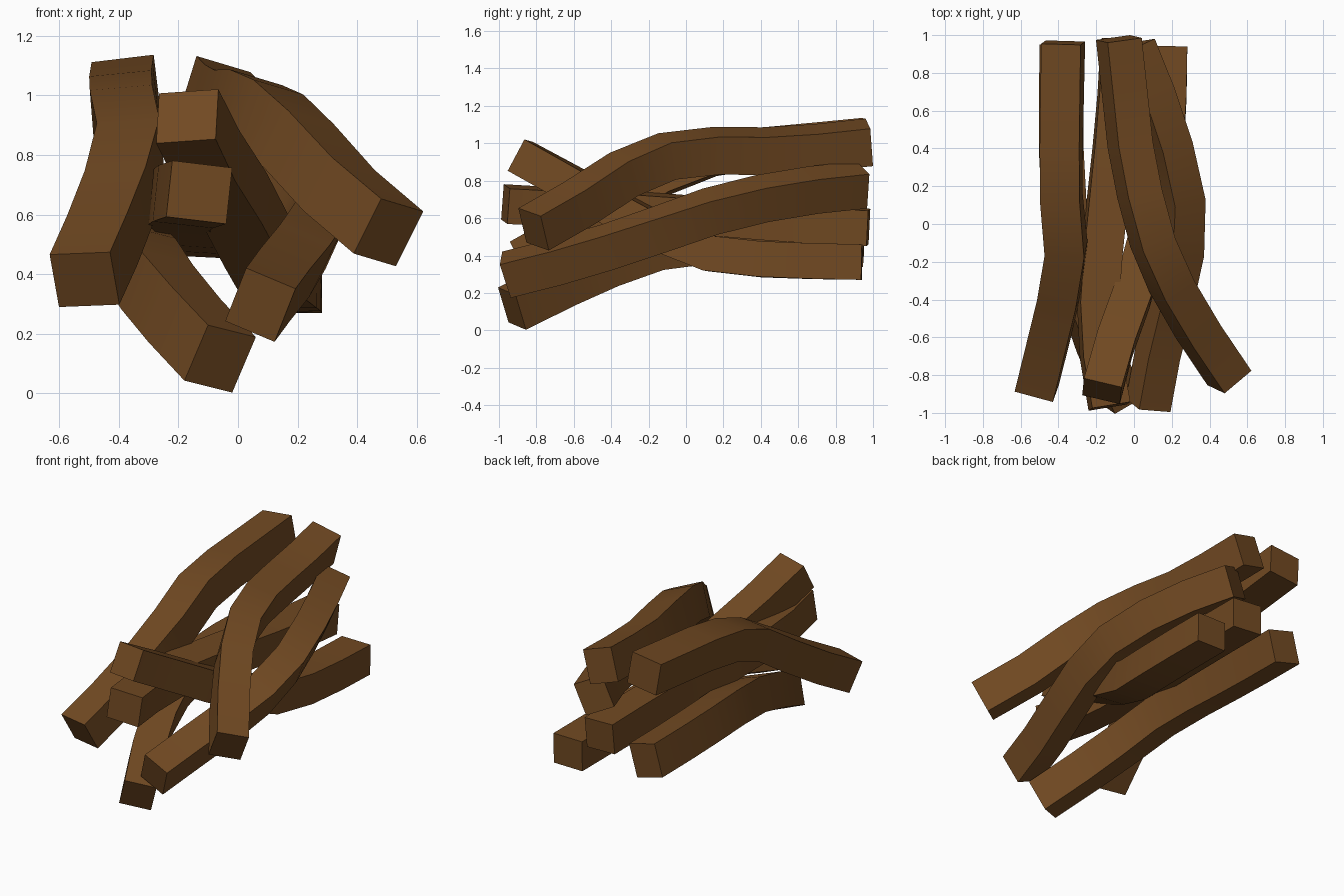
import bpy, bmesh, math
from mathutils import Vector

if "Cube" in bpy.data.objects:
    bpy.data.objects.remove(bpy.data.objects["Cube"])

wood = bpy.data.materials.new("brown wood")
wood.diffuse_color = (0.165, 0.067, 0.016, 1)
wood.use_nodes = True
wood.node_tree.nodes["Principled BSDF"].inputs["Base Color"].default_value = wood.diffuse_color


def beam(name, path, width, height, tilt_front, tilt_back):
    """Sweep a rectangular section along the path; tilt leans its upright sideways."""
    pts = [Vector(p) for p in path]
    n = len(pts)
    bm = bmesh.new()
    rings = []
    for i, p in enumerate(pts):
        t = (pts[min(i + 1, n - 1)] - pts[max(i - 1, 0)]).normalized()
        lean = tilt_front + (tilt_back - tilt_front) * i / (n - 1)
        side = t.cross(Vector((lean, 0, 1))).normalized()
        up = side.cross(t)
        rings.append([bm.verts.new(p + side * (a * width / 2) + up * (b * height / 2))
                      for a, b in ((-1, -1), (1, -1), (1, 1), (-1, 1))])
    for r, s in zip(rings, rings[1:]):
        for k in range(4):
            m = (k + 1) % 4
            bm.faces.new((r[k], r[m], s[m], s[k]))
    bm.faces.new(rings[0])
    bm.faces.new(rings[-1])
    bmesh.ops.recalc_face_normals(bm, faces=bm.faces)
    me = bpy.data.meshes.new(name)
    bm.to_mesh(me)
    bm.free()
    me.materials.append(wood)
    ob = bpy.data.objects.new(name, me)
    bpy.context.collection.objects.link(ob)
    bpy.context.view_layer.objects.active = ob
    bpy.ops.object.select_all(action='DESELECT')
    ob.select_set(True)
    bpy.ops.object.shade_smooth_by_angle(angle=math.radians(35))


# High beam on the left
beam("left_beam", [(-.515, -.87, .382), (-.455, -.63, .515), (-.395, -.38, .67), (-.36, -.13, .825),
                   (-.385, .14, .93), (-.385, .41, .975), (-.38, .69, 1.0), (-.375, .96, 1.025)],
     .21, .2, -.04, -.12)
# Lowest beam, resting on the ground at its front end
beam("bottom_beam", [(-.06, -.93, .116), (-.18, -.67, .245), (-.27, -.42, .355), (-.33, -.16, .445),
                     (-.37, .11, .48), (-.385, .39, .48), (-.385, .67, .472), (-.38, .95, .465)],
     .19, .21, .25, .27)
# Low beam bowing out to the right
beam("right_bowed_beam", [(.075, -.96, .297), (.125, -.69, .365), (.19, -.42, .445), (.25, -.14, .54),
                          (.255, .13, .635), (.19, .41, .705), (.1, .68, .75), (-.005, .94, .778)],
     .18, .2, .42, .46)
# Beam falling from high front to low back
beam("falling_beam", [(-.17, -.885, .93), (-.1, -.63, .79), (-.01, -.38, .65), (.06, -.13, .515),
                      (.12, .13, .41), (.16, .4, .38), (.175, .67, .37), (.18, .94, .365)],
     .205, .19, -.07, 0)
# Nearly level beam in the middle
beam("middle_beam", [(-.13, -.965, .675), (-.175, -.7, .66), (-.19, -.42, .65), (-.17, -.15, .63),
                     (-.14, .13, .61), (-.11, .41, .585), (-.085, .69, .565), (-.07, .975, .55)],
     .205, .19, .12, .05)
# Top beam crossing from front right to back
beam("top_crossing_beam", [(.505, -.815, .54), (.34, -.57, .68), (.2, -.33, .835), (.1, -.1, .93),
                           (.03, .16, .96), (-.02, .42, .958), (-.05, .7, .975), (-.08, .98, 1.005)],
     .19, .21, .3, .3)
